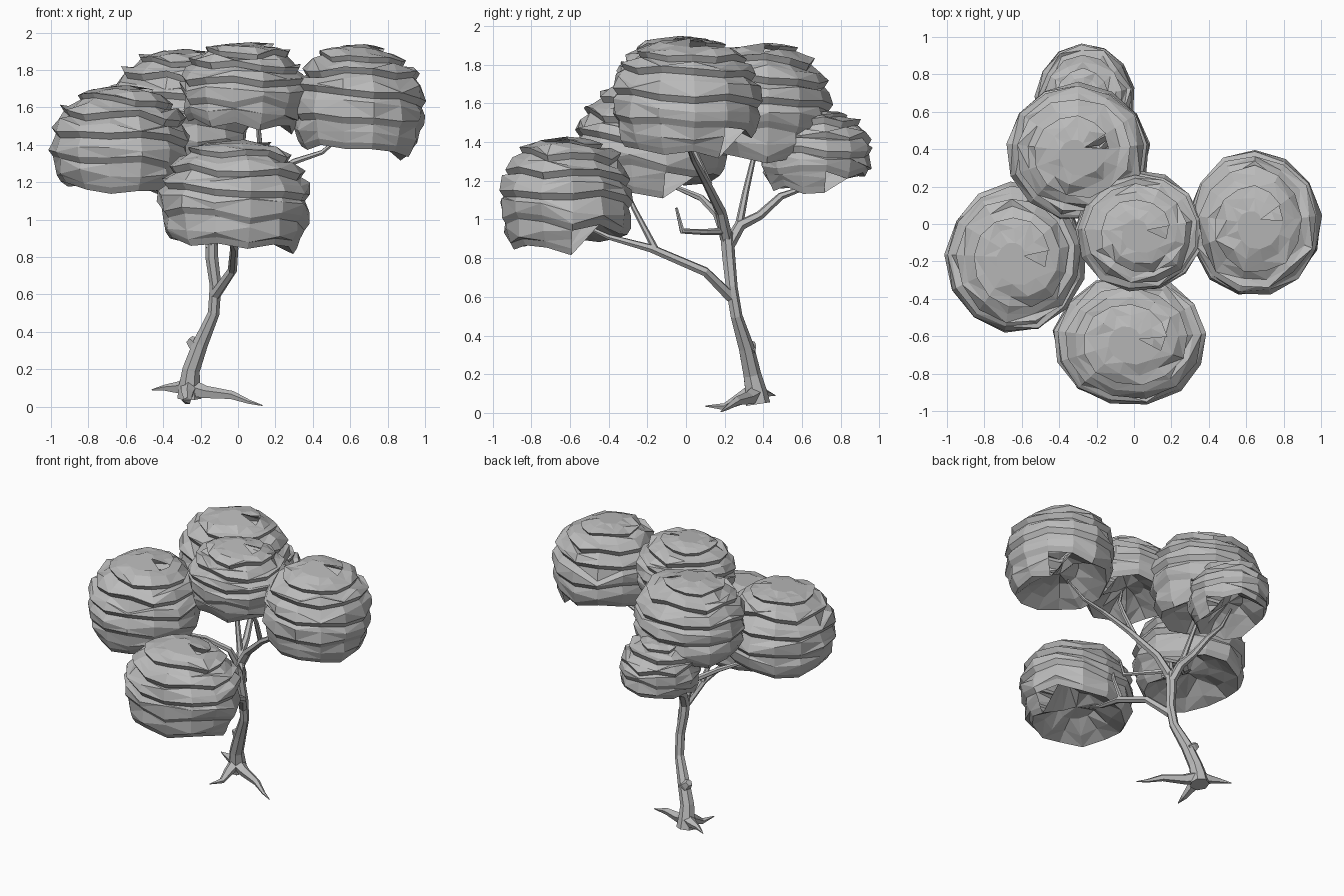
import bpy, bmesh, math, random
from mathutils import Vector

cube = bpy.data.objects.get("Cube")
if cube:
    bpy.data.objects.remove(cube, do_unlink=True)

grey = bpy.data.materials.new("plain grey")
grey.use_nodes = True
grey.diffuse_color = (0.5, 0.5, 0.5, 1)
grey.node_tree.nodes["Principled BSDF"].inputs["Base Color"].default_value = (0.5, 0.5, 0.5, 1)


def finish(bm, name):
    bmesh.ops.remove_doubles(bm, verts=bm.verts, dist=0.0005)
    bmesh.ops.recalc_face_normals(bm, faces=bm.faces)
    mesh = bpy.data.meshes.new(name)
    bm.to_mesh(mesh)
    bm.free()
    mesh.materials.append(grey)
    obj = bpy.data.objects.new(name, mesh)
    bpy.context.collection.objects.link(obj)


def bridge(bm, a, b, closed=False):
    """Strip between two rows of vertices, split along alternating diagonals."""
    n = len(a)
    for i in range(n if closed else n - 1):
        j = (i + 1) % n
        if i % 2:
            bm.faces.new((a[i], a[j], b[j]))
            bm.faces.new((a[i], b[j], b[i]))
        else:
            bm.faces.new((a[i], a[j], b[i]))
            bm.faces.new((a[j], b[j], b[i]))


def foliage(name, centre, radius, bottom, top, start, seed):
    """Leaf dome made of one overlapping strip that spirals down, hollow below."""
    rng = random.Random(seed)
    seg, turns = 13, 6
    last = seg * turns
    mid_z = bottom + 0.46 * (top - bottom)
    wobble = [(rng.uniform(-0.024, 0.024), rng.uniform(0.965, 1.02)) for _ in range(last * 2 + 2)]
    bm = bmesh.new()

    def point(i, step, scale, lift=0.0):
        t = min((i + step * seg) / last, 1.0)
        phi = math.radians(6 + 122 * t)
        angle = start + math.tau * i / seg
        dz, dr = wobble[int(2 * (i + step * seg))]
        c, r = math.cos(phi), math.sin(phi) ** 0.92 * scale * dr
        z = mid_z + c * (top - mid_z if c > 0 else (mid_z - bottom) / 0.62)
        return bm.verts.new((centre[0] + radius[0] * r * math.cos(angle),
                             centre[1] + radius[1] * r * math.sin(angle),
                             z + (dz + lift) * min(1, 3 * t)))

    # Strip: tucked upper edge, bulging middle, flared lower edge, slanted lip
    steps = range(last - seg + 1)
    upper = [point(i, 0, 0.95, -0.018) for i in steps]
    middle = [point(i, 0.5, 1.0) for i in steps]
    lower = [point(i, 1, 1.015, 0.016) for i in steps]
    tuck = [point(i, 1, 0.95, -0.018) for i in steps]
    for a, b in ((upper, middle), (middle, lower), (lower, tuck)):
        bridge(bm, a, b)
    bm.faces.new(upper[:seg])

    # Concave underside
    ring = tuck[-seg:]
    for scale, lift in ((0.72, 0.05), (0.4, 0.1)):
        inner = []
        for v in tuck[-seg:]:
            p = v.co
            inner.append(bm.verts.new((centre[0] + (p.x - centre[0]) * scale,
                                       centre[1] + (p.y - centre[1]) * scale,
                                       p.z + lift + rng.uniform(-0.015, 0.015))))
        bridge(bm, ring, inner, True)
        ring = inner
    hub = bm.verts.new((centre[0], centre[1], bottom + 0.15))
    for i in range(seg):
        bm.faces.new((ring[i], ring[(i + 1) % seg], hub))
    finish(bm, name)


def limb(name, path, sides=6):
    """Faceted tapering limb; each path entry is x, y, z, radius."""
    bm = bmesh.new()
    pts = [Vector(p[:3]) for p in path]
    rings = []
    for k, p in enumerate(pts):
        d = (pts[min(k + 1, len(pts) - 1)] - pts[max(k - 1, 0)]).normalized()
        ref = Vector((0, 1, 0)) if abs(d.z) > 0.75 else Vector((0, 0, 1))
        if rings:
            ref = side
        u = (ref - d * ref.dot(d)).normalized()
        side, w = u, d.cross(u)
        rings.append([bm.verts.new(p + path[k][3] * (u * math.cos(math.tau * i / sides)
                                                    + w * math.sin(math.tau * i / sides)))
                      for i in range(sides)])
    for a, b in zip(rings, rings[1:]):
        bridge(bm, a, b, True)
    bm.faces.new(rings[0])
    bm.faces.new(rings[-1])
    finish(bm, name)


# Leaf domes: centre, half widths, bottom, top, angle where the spiral ends
foliage("front_foliage", (-0.02, -0.62), (0.41, 0.35), 0.84, 1.43, 0.1, 1)
foliage("right_foliage", (-0.63, -0.18), (0.375, 0.40), 1.13, 1.72, 0.2, 2)
foliage("centre_foliage", (0.03, -0.04), (0.34, 0.32), 1.49, 1.95, 0.2, 3)
foliage("left_foliage", (0.645, 0.0), (0.355, 0.39), 1.34, 1.94, 0.6, 4)
foliage("rear_foliage", (-0.30, 0.385), (0.385, 0.365), 1.32, 1.915, 0.6, 5)
foliage("back_foliage", (-0.26, 0.67), (0.265, 0.295), 1.16, 1.565, 0.2, 6)

# Trunk and knot
limb("trunk", [(-0.26, 0.37, 0.045, 0.066), (-0.26, 0.36, 0.11, 0.058), (-0.25, 0.34, 0.2, 0.048),
               (-0.2, 0.31, 0.34, 0.042), (-0.13, 0.26, 0.5, 0.032), (-0.12, 0.235, 0.65, 0.032),
               (-0.14, 0.22, 0.8, 0.035), (-0.14, 0.21, 0.93, 0.036)], 7)
limb("trunk_knot", [(-0.2, 0.32, 0.31, 0.04), (-0.235, 0.33, 0.335, 0.038), (-0.26, 0.335, 0.36, 0.025)], 5)

# Roots
limb("left_root", [(-0.26, 0.36, 0.1, 0.05), (-0.17, 0.32, 0.075, 0.036), (-0.03, 0.26, 0.06, 0.024),
                   (0.06, 0.21, 0.025, 0.012), (0.13, 0.18, 0.006, 0.003)], 5)
limb("front_root", [(-0.26, 0.36, 0.11, 0.05), (-0.27, 0.28, 0.07, 0.034), (-0.27, 0.2, 0.03, 0.02),
                    (-0.3, 0.1, 0.035, 0.003)], 5)
limb("back_root", [(-0.26, 0.36, 0.11, 0.05), (-0.32, 0.39, 0.1, 0.034), (-0.39, 0.42, 0.1, 0.018),
                   (-0.46, 0.46, 0.09, 0.003)], 5)

# Branches
limb("front_branch", [(-0.12, 0.23, 0.6, 0.03), (-0.03, 0.1, 0.73, 0.025), (-0.02, -0.18, 0.85, 0.022),
                      (-0.05, -0.4, 0.91, 0.015), (-0.08, -0.55, 0.98, 0.008)])
limb("front_twig", [(-0.02, -0.16, 0.85, 0.018), (-0.05, -0.27, 1.06, 0.013), (-0.08, -0.33, 1.2, 0.008)])
limb("left_branch", [(-0.14, 0.21, 0.9, 0.034), (-0.05, 0.18, 1.04, 0.028), (0.13, 0.1, 1.2, 0.022),
                     (0.3, 0.04, 1.31, 0.017), (0.45, 0.02, 1.36, 0.013), (0.58, 0.0, 1.47, 0.007)])
limb("centre_branch", [(0.1, 0.12, 1.18, 0.018), (0.12, 0.04, 1.36, 0.016), (0.11, -0.02, 1.48, 0.014),
                       (0.07, -0.04, 1.6, 0.007)])
limb("right_branch", [(-0.14, 0.21, 0.9, 0.028), (-0.18, 0.16, 1.03, 0.022), (-0.32, 0.08, 1.11, 0.018),
                      (-0.48, -0.06, 1.17, 0.012), (-0.6, -0.13, 1.27, 0.007)])
limb("back_branch", [(-0.14, 0.21, 0.85, 0.034), (-0.17, 0.28, 0.97, 0.03), (-0.2, 0.38, 1.02, 0.024),
                     (-0.24, 0.49, 1.12, 0.02), (-0.26, 0.6, 1.16, 0.013), (-0.26, 0.7, 1.25, 0.007)])
limb("rear_branch", [(-0.17, 0.27, 0.95, 0.022), (-0.22, 0.31, 1.15, 0.017), (-0.26, 0.35, 1.32, 0.013),
                     (-0.28, 0.37, 1.45, 0.007)])
limb("short_twig", [(-0.14, 0.22, 0.94, 0.02), (-0.02, 0.1, 0.935, 0.016), (0.07, -0.02, 0.94, 0.015),
                    (0.08, -0.05, 1.06, 0.008)])
